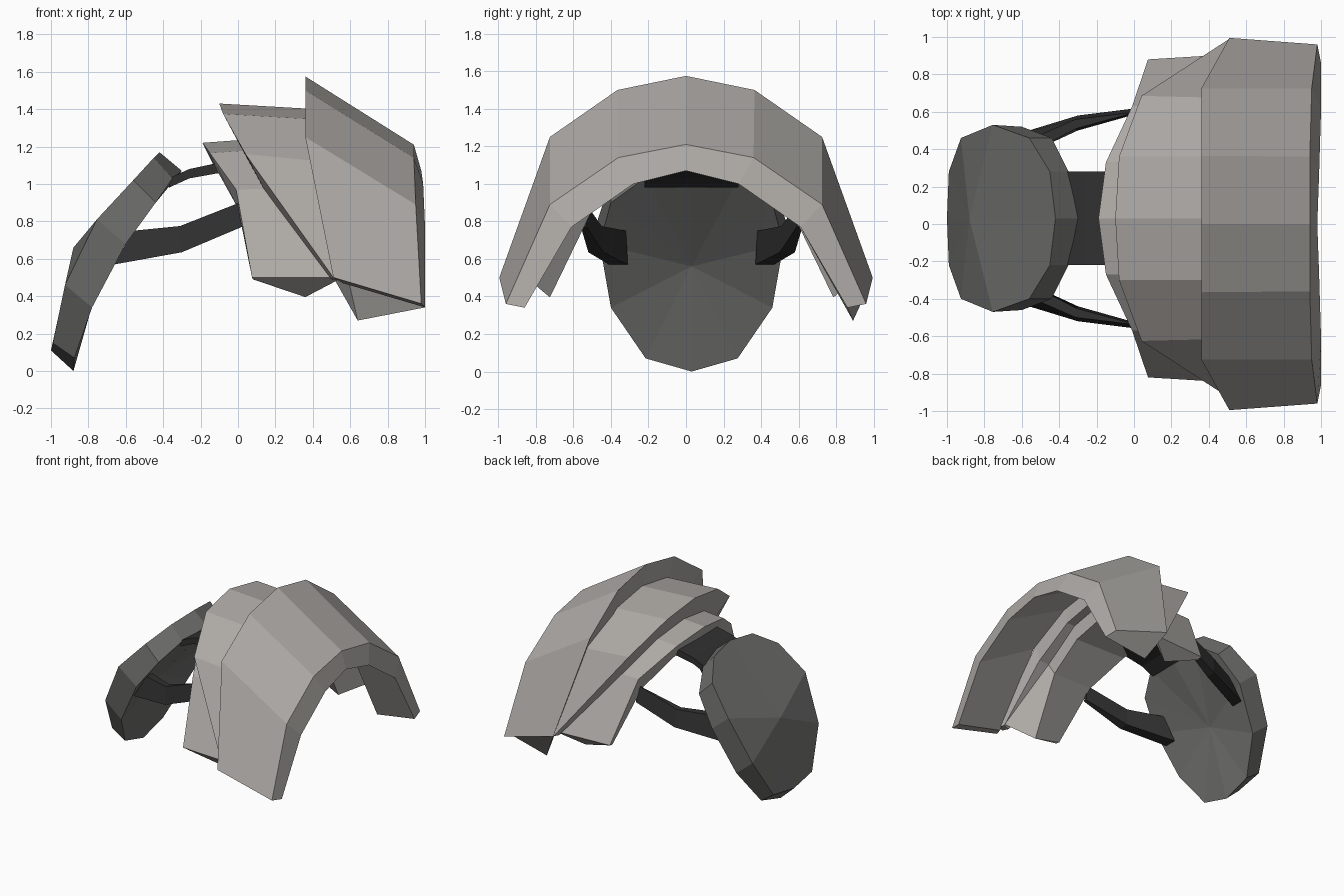
import bpy, bmesh

if "Cube" in bpy.data.objects:
    bpy.data.objects.remove(bpy.data.objects["Cube"])

OFF = 0.03  # the lower plates, straps and disc sit slightly towards the back


def material(name, rgb):
    m = bpy.data.materials.new(name)
    m.diffuse_color = (*rgb, 1)
    m.use_nodes = True
    m.node_tree.nodes["Principled BSDF"].inputs["Base Color"].default_value = m.diffuse_color
    return m


PLATE = material("plate_grey", (0.42, 0.40, 0.38))
DISC = material("dark_grey", (0.16, 0.16, 0.155))
STRAP = material("strap_black", (0.03, 0.03, 0.03))


def finish(name, bm, mat):
    bmesh.ops.recalc_face_normals(bm, faces=bm.faces)
    me = bpy.data.meshes.new(name)
    bm.to_mesh(me)
    bm.free()
    me.materials.append(mat)
    ob = bpy.data.objects.new(name, me)
    bpy.context.collection.objects.link(ob)
    return ob


def loft(name, rings, mat, closed_sections=False, around=False):
    """Skin rows of points. around: join last row to first and cap the ends."""
    bm = bmesh.new()
    vs = [[bm.verts.new(p) for p in r] for r in rings]
    n, m = len(vs), len(vs[0])
    for i in range(n if around else n - 1):
        a, b = vs[i], vs[(i + 1) % n]
        for j in range(m if closed_sections else m - 1):
            k = (j + 1) % m
            bm.faces.new((a[j], a[k], b[k], b[j]))
    if around:
        bm.faces.new([r[0] for r in vs])
        bm.faces.new([r[-1] for r in vs])
    if closed_sections:
        bm.faces.new(vs[0])
        bm.faces.new(vs[-1])
    return finish(name, bm, mat)


def arch(half, off=0.0, front_foot=None):
    """Mirror a half arch (crown to foot) across y."""
    front = [(x, -y, z) for x, y, z in half[:0:-1]]
    if front_foot:
        front[0] = front_foot
    return [(x, y + off, z) for x, y, z in front + half]


# Outer shoulder plate: left edge, right edge, inner right, inner left
loft("outer_plate", [
    arch([(.36, 0, 1.575), (.36, .365, 1.50), (.36, .725, 1.25), (.51, .995, .50)]),
    arch([(.94, 0, 1.21), (.94, .36, 1.14), (.95, .725, .89), (.98, .96, .36)]),
    arch([(.98, 0, 1.07), (.99, .28, 1.0), (1.0, .61, .77), (1.0, .86, .34)]),
    arch([(.38, 0, 1.38), (.38, .32, 1.33), (.45, .64, 1.10), (.64, .89, .27)],
         front_foot=(.56, -.90, .47)),
], PLATE, around=True)

# Middle plate
loft("middle_plate", [
    arch([(-.10, 0, 1.43), (-.08, .33, 1.375), (.04, .655, 1.16), (.51, .96, .50)], OFF),
    arch([(.42, 0, 1.40), (.42, .33, 1.345), (.45, .645, 1.12), (.57, .94, .50)], OFF),
    arch([(.42, 0, 1.24), (.42, .31, 1.18), (.45, .60, .97), (.56, .88, .49)], OFF),
    arch([(0, 0, 1.23), (.03, .31, 1.17), (.14, .60, .97), (.50, .90, .49)], OFF),
], PLATE, around=True)

# Lower plate
loft("lower_plate", [
    arch([(-.19, 0, 1.22), (-.15, .30, 1.165), (-.01, .60, .97), (.075, .85, .50)], OFF),
    arch([(.35, 0, 1.26), (.35, .31, 1.20), (.36, .61, .98), (.56, .88, .50)], OFF),
    arch([(.35, 0, 1.11), (.35, .28, 1.05), (.36, .53, .86), (.36, .755, .395)], OFF),
    arch([(-.13, 0, 1.10), (-.10, .27, 1.05), (0, .54, .87), (.08, .81, .49)], OFF),
], PLATE, around=True)

# Curved twelve-sided disc: outer rim, inner rim (half, bottom to top), two centres
outer = [(-1.0, 0, .11), (-.99, .25, .15), (-.925, .43, .46), (-.755, .50, .81),
         (-.56, .43, 1.02), (-.45, .25, 1.14), (-.42, 0, 1.17)]
inner = [(-.88, 0, 0), (-.875, .245, .07), (-.78, .43, .34), (-.60, .49, .68),
         (-.44, .43, .90), (-.35, .25, 1.03), (-.30, 0, 1.07)]
bm = bmesh.new()
rims = []
for half, centre in ((outer, (-.88, OFF, .66)), (inner, (-.72, OFF, .56))):
    pts = half + [(x, -y, z) for x, y, z in half[5:0:-1]]
    ring = [bm.verts.new((x, y + OFF, z)) for x, y, z in pts]
    c = bm.verts.new(centre)
    for j in range(12):
        bm.faces.new((ring[j], ring[(j + 1) % 12], c))
    rims.append(ring)
for j in range(12):
    k = (j + 1) % 12
    bm.faces.new((rims[0][j], rims[0][k], rims[1][k], rims[1][j]))
finish("arm_disc", bm, DISC)

# Side straps: (x top, x bottom, y inner, y outer, z bottom, z top) per section
sections = [(-.56, -.66, .34, .44, .57, .75), (-.31, -.30, .47, .55, .635, .775),
            (.02, .02, .56, .59, .77, .905)]
for side, label in ((1, "back"), (-1, "front")):
    rings = [[(xb, side * yi + OFF, zb), (xb, side * yo + OFF, zb),
              (xt, side * (yo - .02) + OFF, zt), (xt, side * (yi + .01) + OFF, zt)]
             for xt, xb, yi, yo, zb, zt in sections]
    loft(f"{label}_strap", rings, STRAP, closed_sections=True)

# Top strap: a bent band between disc and lower plate
band = [(-.37, .98, 1.03), (-.26, 1.03, 1.08), (-.12, 1.055, 1.11), (0, 1.07, 1.13)]
loft("top_strap", [[(x, -.25 + OFF, zb), (x, .25 + OFF, zb),
                    (x, .25 + OFF, zt), (x, -.25 + OFF, zt)]
                   for x, zb, zt in band], STRAP, closed_sections=True)
